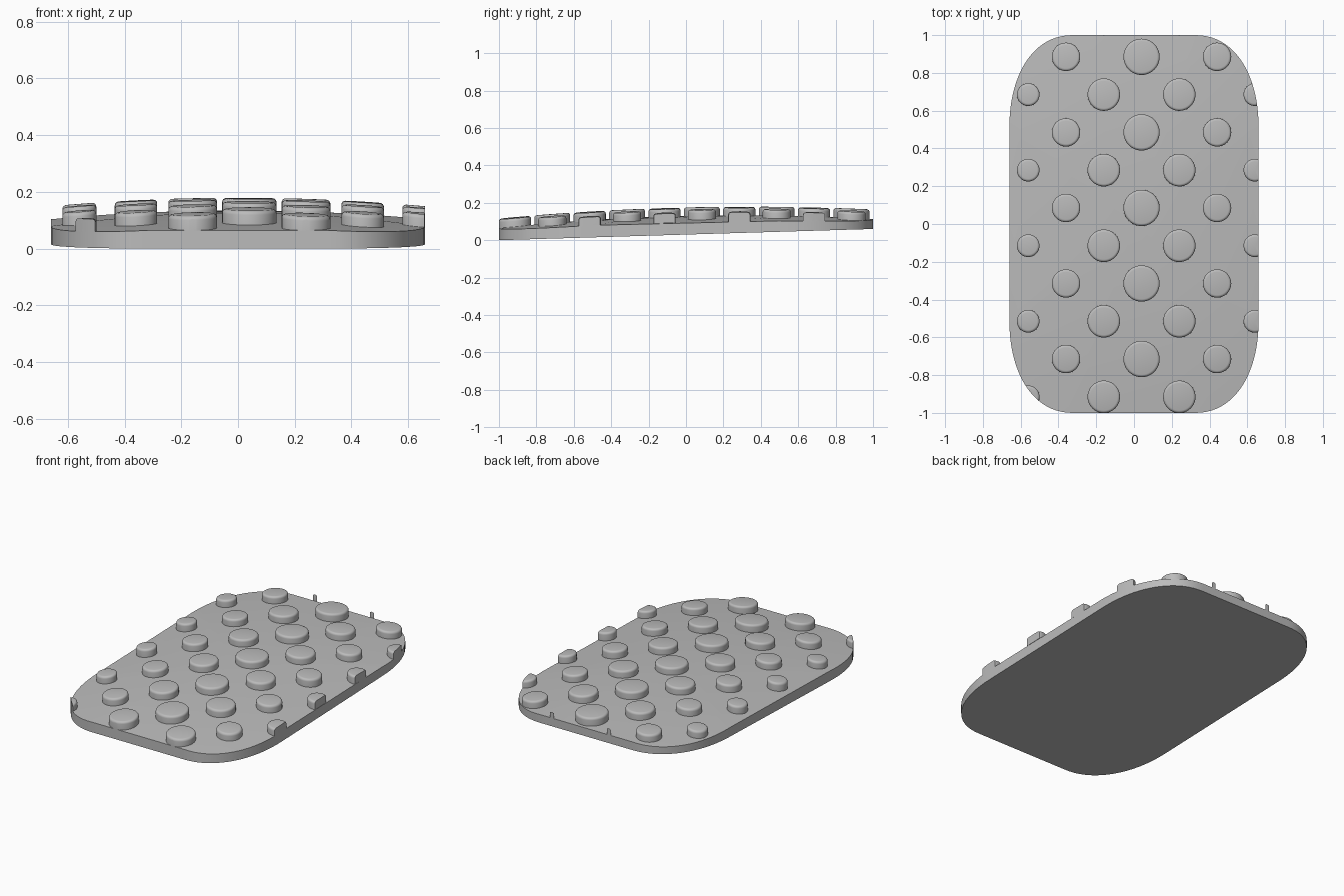
import bpy, bmesh, math

if "Cube" in bpy.data.objects:
    bpy.data.objects.remove(bpy.data.objects["Cube"])

grey = bpy.data.materials.new("plain grey")
grey.diffuse_color = (0.5, 0.5, 0.5, 1)
grey.use_nodes = True
grey.node_tree.nodes["Principled BSDF"].inputs["Base Color"].default_value = grey.diffuse_color

HALF_W, HALF_L = 0.66, 1.0


def top_z(x, y):
    """Gently domed upper surface."""
    return 0.13 + 0.024 * y - 0.035 * y * y - 0.03 * (x / HALF_W) ** 2


def bottom_z(x, y):
    """Flat, tilted underside."""
    return 0.03 + 0.03 * y


def outline(n=20, a=0.34, b=0.5, e=2 / 2.2):
    """Rounded rectangle with long superelliptic corners, counter-clockwise."""
    quarter = []
    for i in range(n + 1):
        t = math.pi / 2 * i / n
        quarter.append((HALF_W - a + a * max(math.cos(t), 0) ** e,
                        HALF_L - b + b * max(math.sin(t), 0) ** e))
    pts = list(quarter)
    pts += [(-x, y) for x, y in reversed(quarter)]
    pts += [(-x, -y) for x, y in quarter]
    pts += [(x, -y) for x, y in reversed(quarter)]
    return pts


def bridge(bm, lower, upper):
    n = len(lower)
    for i in range(n):
        j = (i + 1) % n
        bm.faces.new((lower[i], lower[j], upper[j], upper[i]))


def finish(bm, name):
    bmesh.ops.recalc_face_normals(bm, faces=bm.faces)
    mesh = bpy.data.meshes.new(name)
    bm.to_mesh(mesh)
    bm.free()
    mesh.materials.append(grey)
    obj = bpy.data.objects.new(name, mesh)
    bpy.context.collection.objects.link(obj)
    return obj


def smooth(obj, angle):
    bpy.ops.object.select_all(action='DESELECT')
    obj.select_set(True)
    bpy.context.view_layer.objects.active = obj
    bpy.ops.object.shade_smooth_by_angle(angle=math.radians(angle))


# Pad body: flat underside, upright rim, domed top made of concentric rings
edge = outline()
bm = bmesh.new()
base = [bm.verts.new((x, y, bottom_z(x, y))) for x, y in edge]
bm.faces.new(base[::-1])
ring = base
RINGS = 14
for k in range(RINGS, 0, -1):
    s = k / RINGS
    nxt = [bm.verts.new((x * s, y * s, top_z(x * s, y * s))) for x, y in edge]
    bridge(bm, ring, nxt)
    ring = nxt
centre = bm.verts.new((0, 0, top_z(0, 0)))
for i in range(len(ring)):
    bm.faces.new((ring[i], ring[(i + 1) % len(ring)], centre))
pad = finish(bm, "pad_body")
smooth(pad, 35)

# Round studs with softened rims, following the domed surface
bm = bmesh.new()
SEG = 40


def add_stud(cx, cy, r):
    profile = [(r, -0.006), (r, 0.031)]
    for i in range(1, 5):
        t = math.pi / 2 * i / 4
        profile.append((r - 0.014 * (1 - math.cos(t)), 0.031 + 0.014 * math.sin(t)))
    rings = []
    for pr, h in profile:
        loop = []
        for i in range(SEG):
            t = 2 * math.pi * i / SEG
            x, y = cx + pr * math.cos(t), cy + pr * math.sin(t)
            loop.append(bm.verts.new((x, y, top_z(x, y) + h)))
        rings.append(loop)
    for lo, hi in zip(rings, rings[1:]):
        bridge(bm, lo, hi)
    for loop, h in ((rings[0], -0.006), (rings[-1], 0.045)):
        mid = bm.verts.new((cx, cy, top_z(cx, cy) + h))
        for i in range(SEG):
            bm.faces.new((loop[i], loop[(i + 1) % SEG], mid))


# Staggered rows, studs shrinking towards the sides
wide_row = ((-0.56, 0.06), (-0.16, 0.086), (0.24, 0.086), (0.64, 0.06))
narrow_row = ((-0.36, 0.075), (0.04, 0.096), (0.44, 0.075))
for row in range(11):
    y = 1.085 - 0.2 * row
    for x, r in (wide_row if row % 2 == 0 else narrow_row):
        if abs(y) > 0.9 and x > 0.6 or y > 1 and abs(x) > 0.5:
            continue  # lies wholly beyond the rounded corner
        add_stud(x, y, r)
studs = finish(bm, "studs")

# Trim studs flush with the pad outline
bm = bmesh.new()
low = [bm.verts.new((x, y, -0.5)) for x, y in edge]
high = [bm.verts.new((x, y, 0.5)) for x, y in edge]
bm.faces.new(low[::-1])
bm.faces.new(high)
bridge(bm, low, high)
cutter = finish(bm, "outline_cutter")
cutter.hide_render = True

trim = studs.modifiers.new("trim", 'BOOLEAN')
trim.operation = 'INTERSECT'
trim.solver = 'EXACT'
trim.object = cutter
bpy.context.view_layer.objects.active = studs
bpy.ops.object.modifier_apply(modifier="trim")
bpy.data.objects.remove(cutter, do_unlink=True)
smooth(studs, 40)
